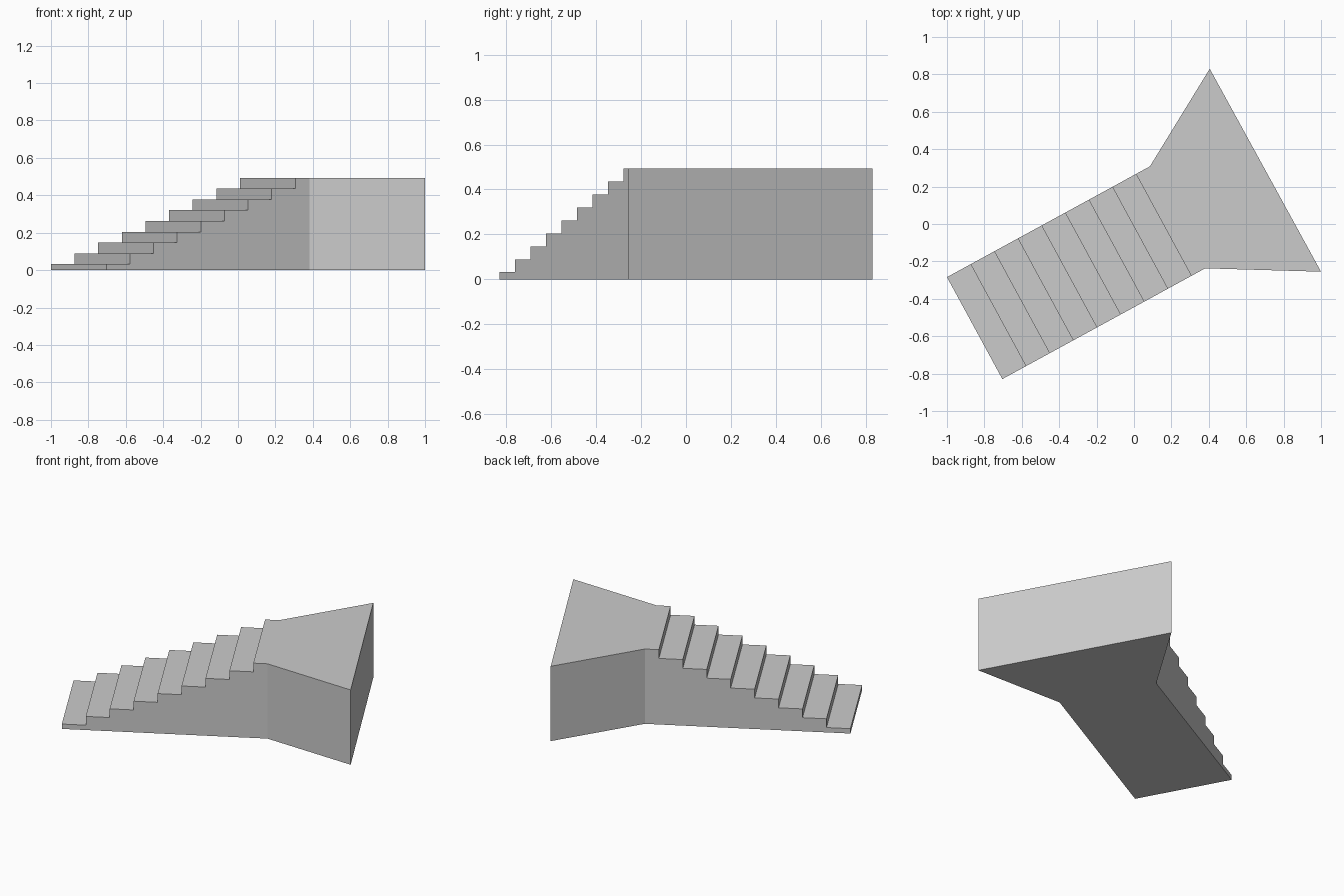
import bpy, bmesh
from mathutils import Vector

if "Cube" in bpy.data.objects:
    bpy.data.objects.remove(bpy.data.objects["Cube"])

STEPS, HEIGHT, FIRST = 9, 0.493, 0.032
START = Vector((-1.0, -0.284, 0))      # outer corner of the lowest step
RUN = Vector((1.085, 0.592, 0))        # along the flight, up to the landing
ACROSS = Vector((0.296, -0.545, 0))    # across the flight
TREAD = 0.1263 / 1.085                 # tread depth as a fraction of RUN
UP = Vector((0, 0, 1))

bm = bmesh.new()


def prism(points, offset, open_side):
    """Extrude a closed outline by offset, leaving one side open."""
    a = [bm.verts.new(p) for p in points]
    b = [bm.verts.new(p + offset) for p in points]
    bm.faces.new(a)
    bm.faces.new(b[::-1])
    n = len(points)
    for i in range(n):
        if i != open_side:
            j = (i + 1) % n
            bm.faces.new((a[i], b[i], b[j], a[j]))


# Flight of steps: stepped side profile extruded across its width
rise = (HEIGHT - FIRST) / (STEPS - 1)
profile = [START]
for k in range(STEPS):
    z = FIRST + k * rise
    end = (k + 1) * TREAD if k < STEPS - 1 else 1
    profile += [START + RUN * (k * TREAD) + UP * z, START + RUN * end + UP * z]
profile.append(START + RUN)
prism(profile, ACROSS, len(profile) - 2)

# Flared landing: plan outline extruded up, open where it meets the steps
landing = [START + RUN, START + RUN + ACROSS,
           Vector((1.0, -0.255, 0)), Vector((0.405, 0.83, 0))]
prism(landing, UP * HEIGHT, 0)

bmesh.ops.remove_doubles(bm, verts=bm.verts, dist=0.0005)
bmesh.ops.recalc_face_normals(bm, faces=bm.faces)
mesh = bpy.data.meshes.new("staircase")
bm.to_mesh(mesh)
bm.free()

grey = bpy.data.materials.new("plain grey")
grey.diffuse_color = (0.6, 0.6, 0.6, 1)
grey.use_nodes = True
grey.node_tree.nodes["Principled BSDF"].inputs["Base Color"].default_value = grey.diffuse_color
mesh.materials.append(grey)
obj = bpy.data.objects.new("staircase", mesh)
bpy.context.collection.objects.link(obj)
